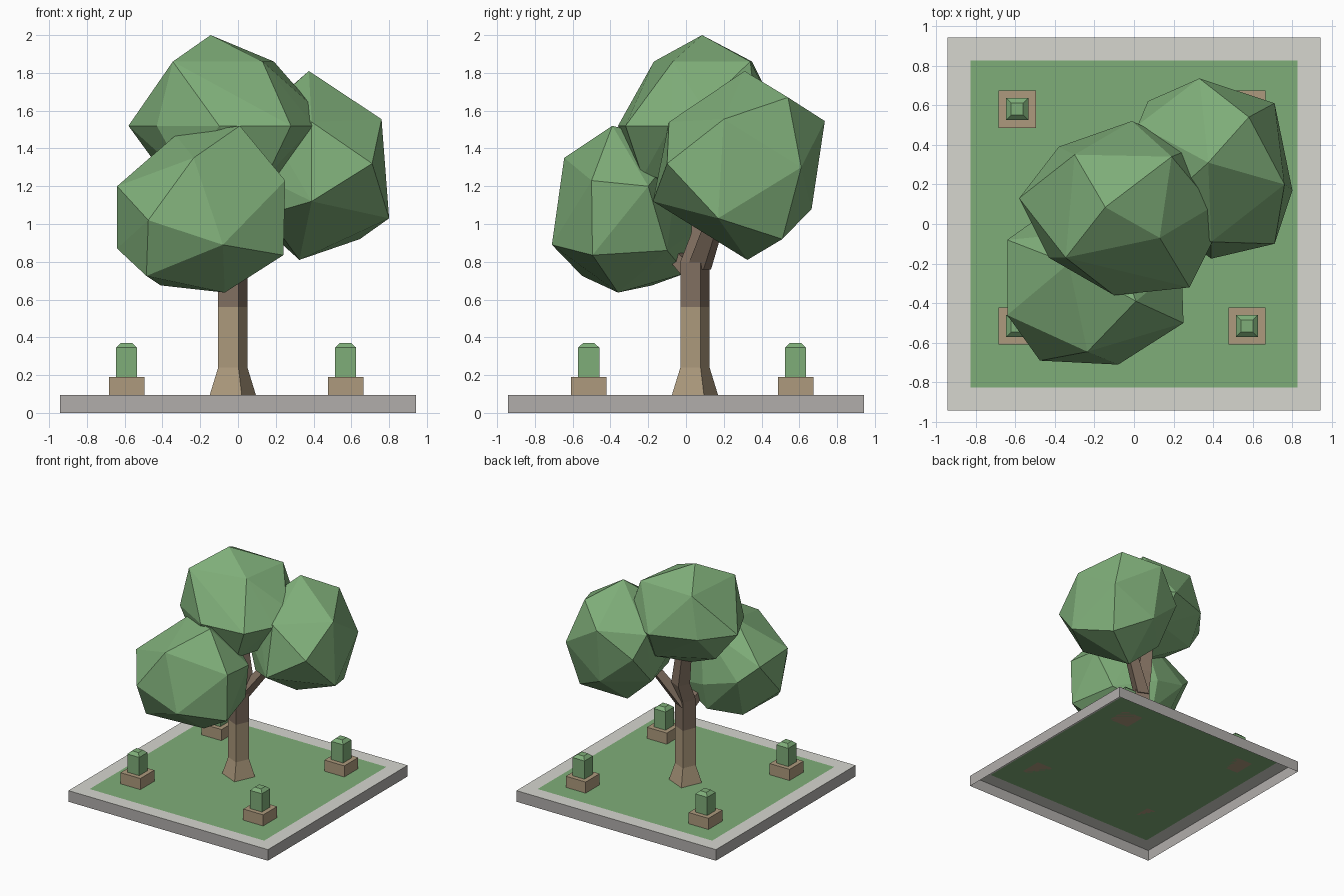
import bpy, bmesh, math
from mathutils import Vector

if "Cube" in bpy.data.objects:
    bpy.data.objects.remove(bpy.data.objects["Cube"])


def material(name, r, g, b):
    lin = [((c / 255 + 0.055) / 1.055) ** 2.4 for c in (r, g, b)]
    m = bpy.data.materials.new(name)
    m.diffuse_color = (*lin, 1)
    m.use_nodes = True
    m.node_tree.nodes["Principled BSDF"].inputs["Base Color"].default_value = m.diffuse_color
    return m


LEAF = material("leaf green", 127, 174, 121)
STONE_TOP = material("pale stone", 214, 214, 207)
STONE_SIDE = material("grey stone", 177, 174, 171)
TAN = material("tan wood", 173, 154, 125)
BARK = material("brown bark", 130, 112, 97)


def finish(bm, name, *mats):
    bmesh.ops.recalc_face_normals(bm, faces=bm.faces)
    mesh = bpy.data.meshes.new(name)
    bm.to_mesh(mesh)
    bm.free()
    for m in mats:
        mesh.materials.append(m)
    ob = bpy.data.objects.new(name, mesh)
    bpy.context.collection.objects.link(ob)
    return ob


def prism(name, sections, angle, mats, split=99, bottom=True):
    """Stack square sections (x, y, z, corner radius); second material above split."""
    bm = bmesh.new()
    rings = []
    for x, y, z, r in sections:
        rings.append([bm.verts.new((x + r * math.cos(angle + k * math.pi / 2),
                                    y + r * math.sin(angle + k * math.pi / 2), z))
                      for k in range(4)])
    for a, b in zip(rings, rings[1:]):
        for k in range(4):
            n = (k + 1) % 4
            bm.faces.new((a[k], a[n], b[n], b[k]))
    bm.faces.new(rings[-1])
    if bottom:
        bm.faces.new(rings[0][::-1])
    for f in bm.faces:
        f.material_index = int(f.calc_center_median().z > split)
    return finish(bm, name, *mats)


def foliage(name, points):
    bm = bmesh.new()
    for p in points:
        bm.verts.new(p)
    bmesh.ops.convex_hull(bm, input=bm.verts)
    loose = [v for v in bm.verts if not v.link_faces]
    bmesh.ops.delete(bm, geom=loose, context='VERTS')
    return finish(bm, name, LEAF)


# Slab: open underneath, lawn cut into the top
bm = bmesh.new()
bmesh.ops.create_cube(bm, size=1)
for v in bm.verts:
    v.co = Vector((v.co.x * 1.885, v.co.y * 1.885, (v.co.z + 0.5) * 0.095))
bm.normal_update()
bmesh.ops.delete(bm, geom=[f for f in bm.faces if f.normal.z < -0.5], context='FACES_ONLY')
top = next(f for f in bm.faces if f.normal.z > 0.5)
bmesh.ops.inset_region(bm, faces=[top], thickness=0.167)
bm.normal_update()
for f in bm.faces:
    f.material_index = 1 if f.normal.z > 0.5 else 0
top.material_index = 2
finish(bm, "slab", STONE_SIDE, STONE_TOP, LEAF)

# Corner planters with clipped shrubs
Q = math.sqrt(2)
for i, x in enumerate((-0.59, 0.57)):
    for j, y in enumerate((-0.515, 0.58)):
        tag = ("left", "right")[i] + "_" + ("front", "back")[j]
        prism("planter_" + tag, [(x, y, 0.095, 0.094 * Q), (x, y, 0.19, 0.094 * Q)],
              math.pi / 4, [TAN])
        prism("shrub_" + tag, [(x, y, 0.19, 0.056 * Q), (x, y, 0.345, 0.056 * Q),
                               (x, y, 0.37, 0.03 * Q)], math.pi / 4, [LEAF])

# Trunk with flared foot, and branches into each foliage mass
turn = math.radians(-68.8)
cx, cy = -0.0275, 0.0475
prism("trunk", [(cx, cy, 0.095, 0.131), (cx, cy, 0.24, 0.083), (cx, cy, 0.56, 0.083),
                (cx, cy, 0.80, 0.083), (cx + 0.01, cy + 0.05, 0.95, 0.075),
                (cx - 0.03, cy + 0.05, 1.3, 0.06)], turn, [TAN, BARK], split=0.5)
prism("branch_right", [(cx, cy + 0.02, 0.76, 0.07), (0.25, 0.2, 1.15, 0.05)], turn, [BARK])
prism("branch_front", [(cx, cy, 0.72, 0.07), (-0.15, -0.2, 1.0, 0.05)], turn, [BARK])

# Faceted foliage masses
foliage("foliage_top", [
    (-.145, .085, 2.0),
    (-.345, -.17, 1.86), (.13, -.07, 1.86), (.19, .34, 1.86), (-.30, .35, 1.86),
    (-.58, .13, 1.52), (-.43, -.17, 1.52), (-.10, -.36, 1.52), (.28, -.32, 1.52),
    (.40, -.08, 1.52), (.40, .09, 1.62), (.29, .38, 1.52), (-.01, .52, 1.52),
    (-.38, .39, 1.52),
    (-.28, -.18, 1.25), (.15, -.23, 1.25), (.25, .15, 1.25), (.03, .37, 1.27),
    (-.42, .2, 1.3), (-.1, .07, 1.14)])
foliage("foliage_front", [
    (.01, -.39, 1.52), (-.33, -.2, 1.47), (-.235, -.645, 1.35), (-.12, -.03, 1.42),
    (-.64, -.46, 1.2), (-.64, -.08, 1.18), (-.64, -.36, .87), (-.475, -.69, 1.02),
    (-.08, -.71, .89), (.25, -.50, 1.23), (.24, -.495, .835), (.24, -.2, 1.2),
    (-.485, -.55, .725), (-.41, -.18, .675), (-.07, -.36, .637), (-.2, 0, .74),
    (.14, -.1, .86), (-.2, .06, .97), (-.5, .02, 1.05)])
foliage("foliage_right", [
    (.375, .31, 1.81), (.58, .54, 1.67), (.33, .735, 1.545), (.76, .20, 1.555),
    (.39, -.09, 1.54), (.71, -.10, 1.32), (.71, .61, 1.30), (.39, -.175, 1.12),
    (.80, .17, 1.03), (.645, .51, .92), (.325, .325, .81), (.35, .665, 1.08),
    (.02, .50, 1.50), (.07, .62, 1.32), (.12, .08, 1.58), (.02, .10, 1.30),
    (.06, .38, 1.05), (.15, .02, 1.05)])
